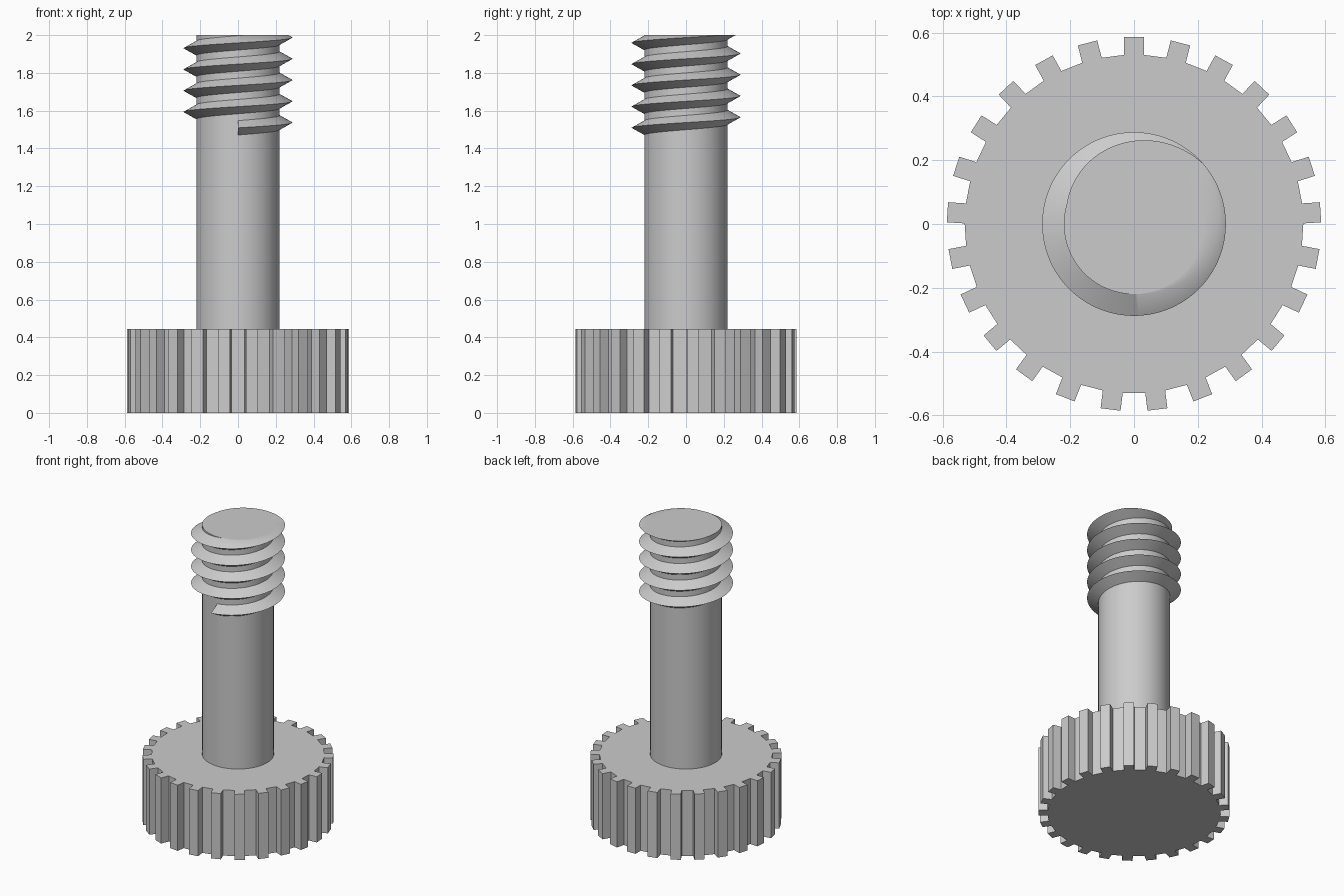
import bpy, bmesh, math
from mathutils import Vector

if "Cube" in bpy.data.objects:
    bpy.data.objects.remove(bpy.data.objects["Cube"])

steel = bpy.data.materials.new("plain grey")
steel.diffuse_color = (0.6, 0.6, 0.6, 1)
steel.use_nodes = True
steel.node_tree.nodes["Principled BSDF"].inputs["Base Color"].default_value = steel.diffuse_color


def finish(name, bm, smooth):
    bmesh.ops.recalc_face_normals(bm, faces=bm.faces)
    mesh = bpy.data.meshes.new(name)
    bm.to_mesh(mesh)
    bm.free()
    mesh.materials.append(steel)
    ob = bpy.data.objects.new(name, mesh)
    bpy.context.collection.objects.link(ob)
    if smooth:
        bpy.ops.object.select_all(action='DESELECT')
        ob.select_set(True)
        bpy.context.view_layer.objects.active = ob
        bpy.ops.object.shade_smooth_by_angle(angle=math.radians(30))
    return ob


def prism(bm, outline, z0, z1):
    face = bm.faces.new([bm.verts.new((x, y, z0)) for x, y in outline])
    top = bmesh.ops.extrude_face_region(bm, geom=[face], use_keep_orig=True)["geom"]
    for v in top:
        if isinstance(v, bmesh.types.BMVert):
            v.co.z = z1


# Knurled head: 25 parallel-sided teeth around a disc
TEETH, R_IN, R_OUT, HALF = 25, 0.531, 0.587, 0.0315
outline = []
for i in range(TEETH):
    a = math.pi / 2 + i * math.tau / TEETH
    for r, w in ((R_IN, -HALF), (R_OUT, -HALF), (R_OUT, HALF), (R_IN, HALF)):
        d = math.sqrt(r * r - w * w)
        outline.append((d * math.cos(a) - w * math.sin(a),
                        d * math.sin(a) + w * math.cos(a)))
bm = bmesh.new()
prism(bm, outline, 0, 0.445)
finish("knurled_head", bm, False)

# Plain shaft
SEG, R = 128, 0.22
bm = bmesh.new()
prism(bm, [(R * math.cos(i * math.tau / SEG), R * math.sin(i * math.tau / SEG))
           for i in range(SEG)], 0.44, 2.0)
finish("shaft", bm, True)

# Right-hand V thread: triangle swept up a helix, cut flat at the tip
PITCH, START = 0.1125, 1.509
profile = [(0.215, -0.0408), (0.288, 0), (0.215, 0.0408)]
bm = bmesh.new()
rings = []
for i in range(int(5 * SEG) + 1):
    a = -math.pi / 2 + i * math.tau / SEG
    z = START + PITCH * i / SEG
    rings.append([bm.verts.new((r * math.cos(a), r * math.sin(a), z + h))
                  for r, h in profile])
for a, b in zip(rings, rings[1:]):
    for k in range(3):
        bm.faces.new((a[k], a[(k + 1) % 3], b[(k + 1) % 3], b[k]))
bm.faces.new(rings[0])
bm.faces.new(rings[-1])
bmesh.ops.recalc_face_normals(bm, faces=bm.faces)
cut = bmesh.ops.bisect_plane(bm, geom=bm.verts[:] + bm.edges[:] + bm.faces[:],
                             plane_co=Vector((0, 0, 2)), plane_no=Vector((0, 0, 1)),
                             clear_outer=True)
rim = [e for e in cut["geom_cut"] if isinstance(e, bmesh.types.BMEdge)]
bmesh.ops.triangle_fill(bm, edges=rim, use_beauty=True)
finish("screw_thread", bm, True)
